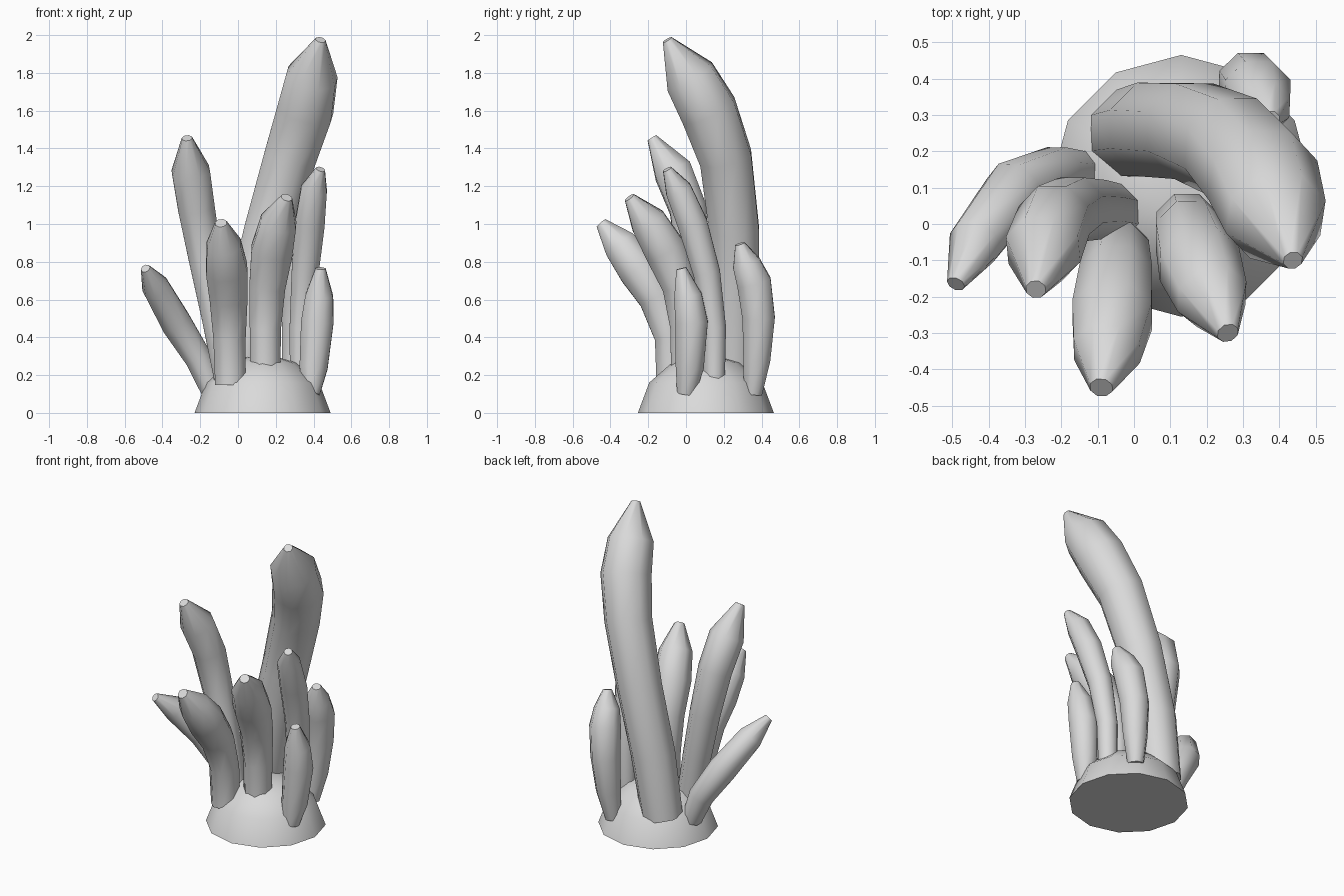
import bpy, bmesh, math
from mathutils import Vector

cube = bpy.data.objects.get("Cube")
if cube:
    bpy.data.objects.remove(cube, do_unlink=True)

SIDES = 8

grey = bpy.data.materials.new("light_grey")
grey.use_nodes = True
colour = (0.7, 0.7, 0.7, 1)
grey.diffuse_color = colour
grey.node_tree.nodes["Principled BSDF"].inputs["Base Color"].default_value = colour


def finish(name, bm):
    """Turn a bmesh into a smooth shaded object."""
    bmesh.ops.recalc_face_normals(bm, faces=bm.faces)
    mesh = bpy.data.meshes.new(name)
    bm.to_mesh(mesh)
    bm.free()
    mesh.materials.append(grey)
    obj = bpy.data.objects.new(name, mesh)
    bpy.context.collection.objects.link(obj)
    bpy.ops.object.select_all(action="DESELECT")
    obj.select_set(True)
    bpy.context.view_layer.objects.active = obj
    bpy.ops.object.shade_smooth_by_angle(angle=math.radians(50))


def loft(bm, rings):
    """Skin a list of vertex rings and close both ends."""
    for a, b in zip(rings, rings[1:]):
        n = len(a)
        for i in range(n):
            j = (i + 1) % n
            bm.faces.new((a[i], a[j], b[j], b[i]))
    bm.faces.new(rings[0])
    bm.faces.new(rings[-1])


def tentacle(name, path):
    """Tapered tube along (x, y, z, radius) points."""
    bm = bmesh.new()
    pts = [Vector(p[:3]) for p in path]
    rings = []
    side = Vector((1, 0, 0))
    for i, p in enumerate(pts):
        into = (p - pts[i - 1]).normalized() if i else Vector()
        out = (pts[i + 1] - p).normalized() if i + 1 < len(pts) else Vector()
        axis = (into + out).normalized()
        side = (side - axis * side.dot(axis)).normalized()
        up = axis.cross(side)
        r = path[i][3] * 1.03
        ring = []
        for k in range(SIDES):
            a = math.tau * (k + 0.5) / SIDES
            ring.append(bm.verts.new(p + r * (math.cos(a) * side + math.sin(a) * up)))
        rings.append(ring)
    loft(bm, rings)
    finish(name, bm)


# Domed base
bm = bmesh.new()
rings = []
for r, z in ((0.36, 0), (0.3, 0.16), (0.18, 0.265), (0.08, 0.295)):
    rings.append([bm.verts.new((0.13 + r * math.cos(math.tau * k / 12),
                                0.105 + r * math.sin(math.tau * k / 12), z))
                  for k in range(12)])
loft(bm, rings)
finish("base_dome", bm)

# Tentacles, from root to blunt tip
tentacle("tall_tentacle", [
    (0, .25, .15, .125), (.06, .26, .55, .135), (.165, .255, .97, .138),
    (.275, .21, 1.35, .145), (.355, .12, 1.6, .155), (.39, .02, 1.78, .14),
    (.437, -.1, 1.975, .027)])
tentacle("side_tall_tentacle", [
    (-.05, .03, .18, .08), (-.11, .04, .5, .085), (-.17, .04, .8, .092),
    (-.22, .01, 1.08, .102), (-.25, -.07, 1.28, .105), (-.27, -.18, 1.455, .028)])
tentacle("front_tentacle", [
    (-.04, -.075, .15, .085), (-.045, -.08, .4, .09), (-.05, -.15, .61, .105),
    (-.06, -.25, .76, .115), (-.075, -.35, .89, .095), (-.09, -.45, 1.005, .032)])
tentacle("side_low_tentacle", [
    (-.14, .14, .12, .06), (-.21, .14, .29, .075), (-.33, .09, .48, .085),
    (-.435, -.05, .665, .075), (-.49, -.165, .765, .025)])
tentacle("front_wide_tentacle", [
    (.145, 0, .2, .083), (.145, 0, .45, .087), (.155, -.03, .67, .1),
    (.18, -.11, .86, .115), (.215, -.2, 1.01, .1), (.258, -.3, 1.14, .03)])
tentacle("slim_tentacle", [
    (.33, .15, .15, .058), (.335, .15, .45, .065), (.355, .11, .74, .075),
    (.38, .035, 1.0, .083), (.402, -.04, 1.18, .073), (.437, -.1, 1.29, .025)])
tentacle("small_tentacle", [
    (.385, 0, .1, .05), (.4, .02, .24, .078), (.42, .03, .48, .09),
    (.43, .01, .62, .077), (.437, -.025, .765, .028)])
tentacle("back_tentacle", [
    (.285, .355, .1, .05), (.305, .375, .28, .075), (.32, .385, .5, .09),
    (.34, .36, .69, .095), (.355, .32, .79, .078), (.375, .285, .895, .027)])
